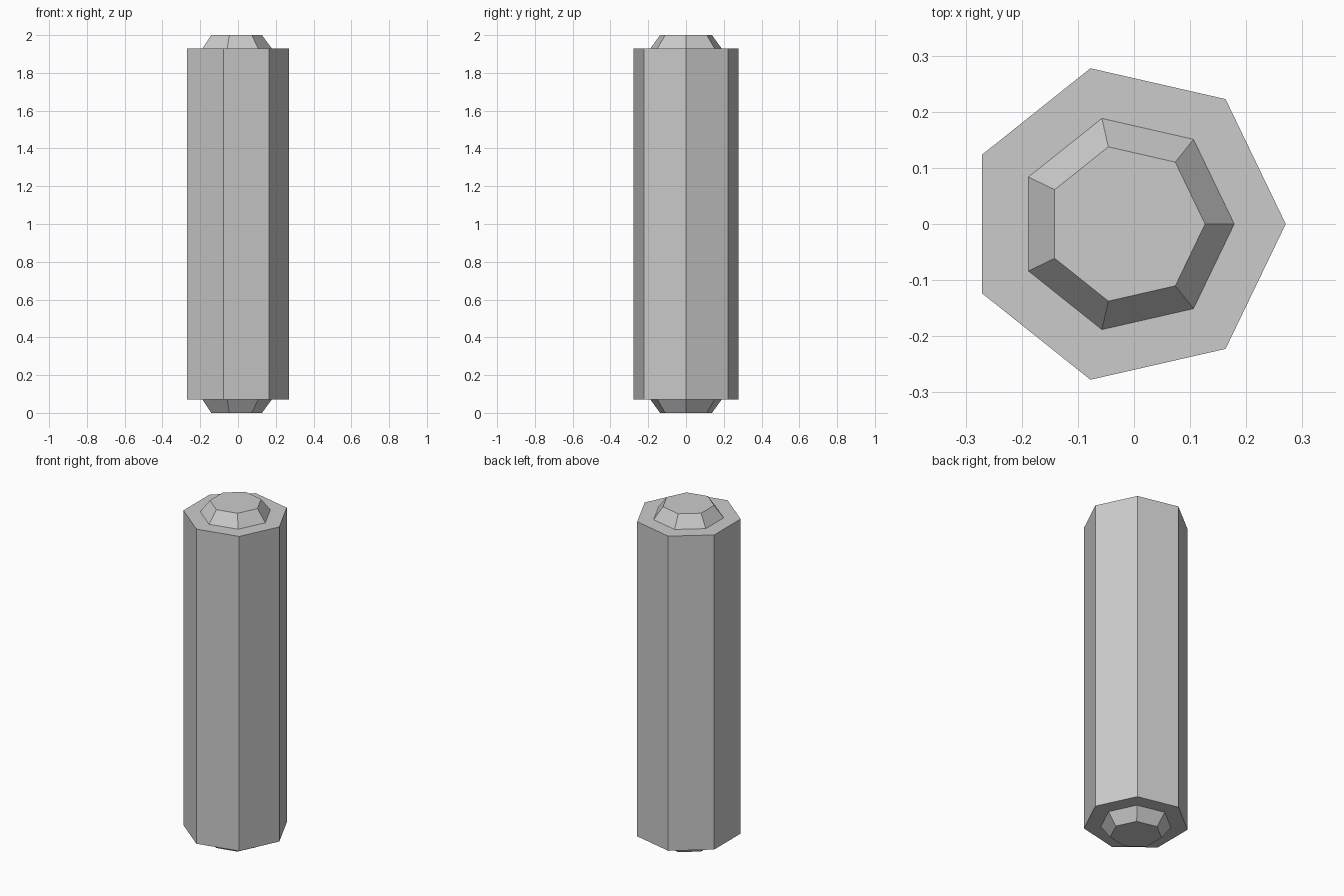
import bpy, bmesh
from math import cos, sin, tau

if "Cube" in bpy.data.objects:
    bpy.data.objects.remove(bpy.data.objects["Cube"])

SIDES = 7
CX = -0.0143  # heptagon centre, so the bounding box is centred on x = 0

# Profile (radius, z) from bottom cap to top cap
profile = [(0.141, 0.0), (0.193, 0.07), (0.2847, 0.07),
           (0.2847, 1.93), (0.193, 1.93), (0.141, 2.0)]

bm = bmesh.new()
rings = [[bm.verts.new((CX + r * cos(tau * i / SIDES), r * sin(tau * i / SIDES), z))
          for i in range(SIDES)] for r, z in profile]

# Side, shoulder and bevel faces
for low, high in zip(rings, rings[1:]):
    for i in range(SIDES):
        j = (i + 1) % SIDES
        bm.faces.new((low[i], low[j], high[j], high[i]))

# End caps
bm.faces.new(rings[0][::-1])
bm.faces.new(rings[-1])
bmesh.ops.recalc_face_normals(bm, faces=bm.faces)

mesh = bpy.data.meshes.new("seven_sided_rod")
bm.to_mesh(mesh)
bm.free()
rod = bpy.data.objects.new("seven_sided_rod", mesh)
bpy.context.collection.objects.link(rod)
